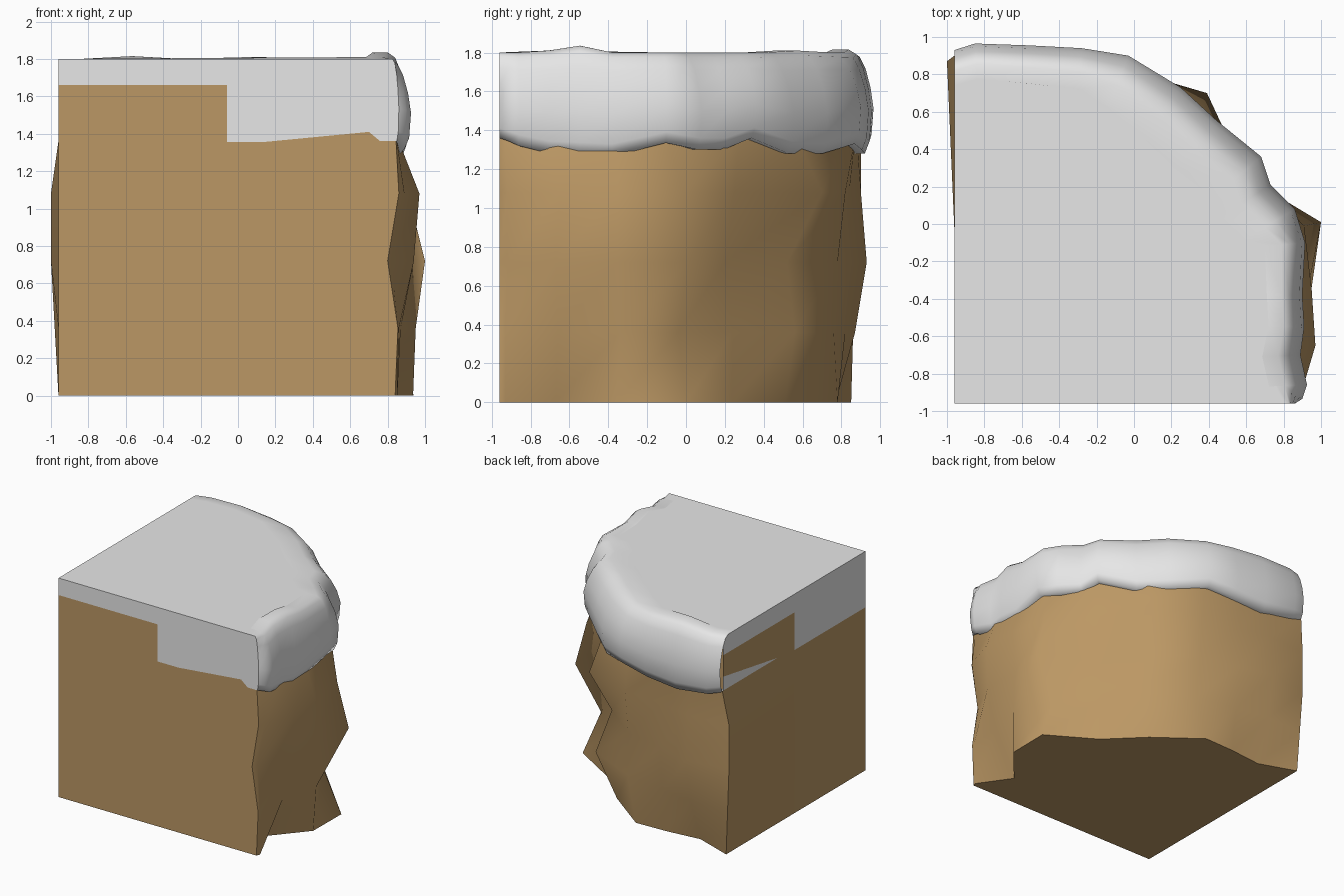
import bpy, bmesh, math
from mathutils import Vector

if "Cube" in bpy.data.objects:
    bpy.data.objects.remove(bpy.data.objects["Cube"])

W = -0.96  # both flat walls lie on x = W and y = W


def material(name, rgb):
    m = bpy.data.materials.new(name)
    m.diffuse_color = (*rgb, 1)
    m.use_nodes = True
    m.node_tree.nodes["Principled BSDF"].inputs["Base Color"].default_value = m.diffuse_color
    return m


def build(name, faces, mat, centre, angle=1.2):
    """Make one object from point loops, all facing away from centre."""
    bm = bmesh.new()
    for f in faces:
        bm.faces.new([bm.verts.new(p) for p in f])
    bmesh.ops.remove_doubles(bm, verts=bm.verts, dist=0.0005)
    bm.normal_update()
    for f in bm.faces:
        if f.normal.dot(f.calc_center_median() - Vector(centre)) < 0:
            f.normal_flip()
    me = bpy.data.meshes.new(name)
    bm.to_mesh(me)
    bm.free()
    ob = bpy.data.objects.new(name, me)
    bpy.context.collection.objects.link(ob)
    me.materials.append(mat)
    bpy.ops.object.select_all(action='DESELECT')
    ob.select_set(True)
    bpy.context.view_layer.objects.active = ob
    bpy.ops.object.shade_smooth_by_angle(angle=angle)
    return ob


def skin(rows):
    return [(a[i], a[i + 1], b[i + 1], b[i])
            for a, b in zip(rows, rows[1:]) for i in range(len(a) - 1)]


def front(pts):
    return [(x, W, z) for x, z in pts]


def left(pts):
    return [(W, y, z) for y, z in pts]


rock_mat = material("earth brown", (0.50, 0.312, 0.128))
snow_mat = material("snow white", (0.8, 0.8, 0.8))

# Rugged rock face: plan outline at five heights, front corner to back corner
plans = {
    0.0: [(.84, W), (.852, -.93), (.67, -.67), (.936, -.36), (.94, 0), (.55, .235),
          (.27, .51), (-.09, .78), (-.36, .77), (-.65, .74), (W, .85)],
    0.36: [(.855, W), (.86, -.93), (.87, -.66), (.95, -.34), (.80, -.04), (.54, .24),
           (.43, .56), (0, .76), (-.36, .82), (-.65, .87), (-.98, .86)],
    0.72: [(.80, W), (.82, -.92), (.94, -.67), (.93, -.35), (1, .01), (.50, .2),
           (.31, .52), (-.02, .78), (-.36, .85), (-.65, .93), (-1, .87)],
    1.08: [(.86, W), (.89, -.92), (.97, -.65), (.95, -.35), (.91, -.01), (.60, .25),
           (.39, .70), (-.02, .82), (-.36, .84), (-.65, .90), (-1, .87)],
    1.36: [(.845, W), (.85, -.93), (.86, -.66), (.85, -.35), (.84, -.1), (.64, .27),
           (.35, .57), (-.04, .82), (-.36, .87), (-.65, .88), (W, .90)],
}
rows = [[(x, y, z) for x, y in p] for z, p in plans.items()]
build("rock_cliff", skin(rows), rock_mat, (-.2, -.2, .8), 3.0)

# Stepped join between rock and snow on the flat front wall
step = [(.845, 1.36), (.76, 1.36), (.70, 1.41), (.13, 1.355),
        (-.06, 1.355), (-.06, 1.66), (W, 1.66)]
walls = [rows[0] + [(W, W, 0)],
         front([(W, 0)] + [(r[0][0], r[0][2]) for r in rows[:-1]] + step)]

# Flat left wall, bulging slightly at the back edge
split = -.04
walls.append(left([(W, 0), (split, 0), (split, 1.34), (W, 1.34)]))
for a, b in zip(rows, rows[1:]):
    walls.append([(W, split, a[0][2]), a[-1], b[-1], (W, split, b[0][2])])
walls.append(left([(split, 1.36), (.18, 1.36), (.89, 1.475), (.89, 1.65), (split, 1.65)]))
build("rock_flat_walls", walls, rock_mat, (-.2, -.2, .8), .5)

# Snow cap: widest outline, with the height of its drooping hem and its rim
path = [(.86, W, 1.36, 1.80), (.90, -.935, 1.345, 1.80), (.925, -.86, 1.32, 1.80),
        (.89, -.70, 1.28, 1.81), (.91, -.55, 1.27, 1.835), (.90, -.38, 1.265, 1.80),
        (.915, -.1, 1.335, 1.80), (.86, .08, 1.30, 1.80), (.73, .21, 1.30, 1.80),
        (.68, .36, 1.36, 1.80), (.44, .555, 1.28, 1.80), (.25, .73, 1.28, 1.81),
        (-.03, .90, 1.33, 1.80), (-.28, .94, 1.30, 1.80), (-.56, .955, 1.28, 1.815),
        (-.85, .965, 1.32, 1.80), (W, .93, 1.35, 1.80)]
last = len(path) - 1
normals = []
for i in range(len(path)):
    a, b = Vector(path[max(i - 1, 0)][:2]), Vector(path[min(i + 1, last)][:2])
    t = (b - a).normalized()
    normals.append(Vector((t.y, -t.x)))
normals[0], normals[last] = Vector((1, 0)), Vector((0, 1))

# (inset, fraction of the way from hem to rim)
profile = [(.12, 0), (.035, 0), (.01, .12), (0, .4), (.015, .62), (.04, .82),
           (.07, .95), (.11, 1), (.19, 1)]
snow_rows = []
for k, (inset, f) in enumerate(profile):
    row = []
    for i, ((x, y, lo, hi), n) in enumerate(zip(path, normals)):
        d = inset
        if i == 0:
            d *= .3          # nearly upright where it meets the front wall
        elif k > 3:          # rounder shoulder around the diagonal
            d *= 1 + 1.6 * max(0, n.x * n.y)
        row.append((x - n.x * d, y - n.y * d, lo + (hi - lo) * f))
    snow_rows.append(row)
build("snow_cap", skin(snow_rows), snow_mat, (-.2, -.2, 1.5), 3.0)

# Flat snow top and the snow on the flat walls
flat = [snow_rows[-1] + [(W, W, 1.8)]]
edge = [(r[0][0], r[0][2]) for r in snow_rows[1:]]
flat.append(front(step[::-1] + edge + [(W, 1.8)]))
back = [(r[last][1], r[last][2]) for r in snow_rows[5:]]
flat.append(left([(W, 1.34), (split, 1.34), (split, 1.65), (.89, 1.65)] + back + [(W, 1.8)]))
flat.append(left([(.18, 1.36), (.89, 1.36), (.89, 1.475)]))
build("snow_flat_sides", flat, snow_mat, (-.2, -.2, 1.5), .5)
